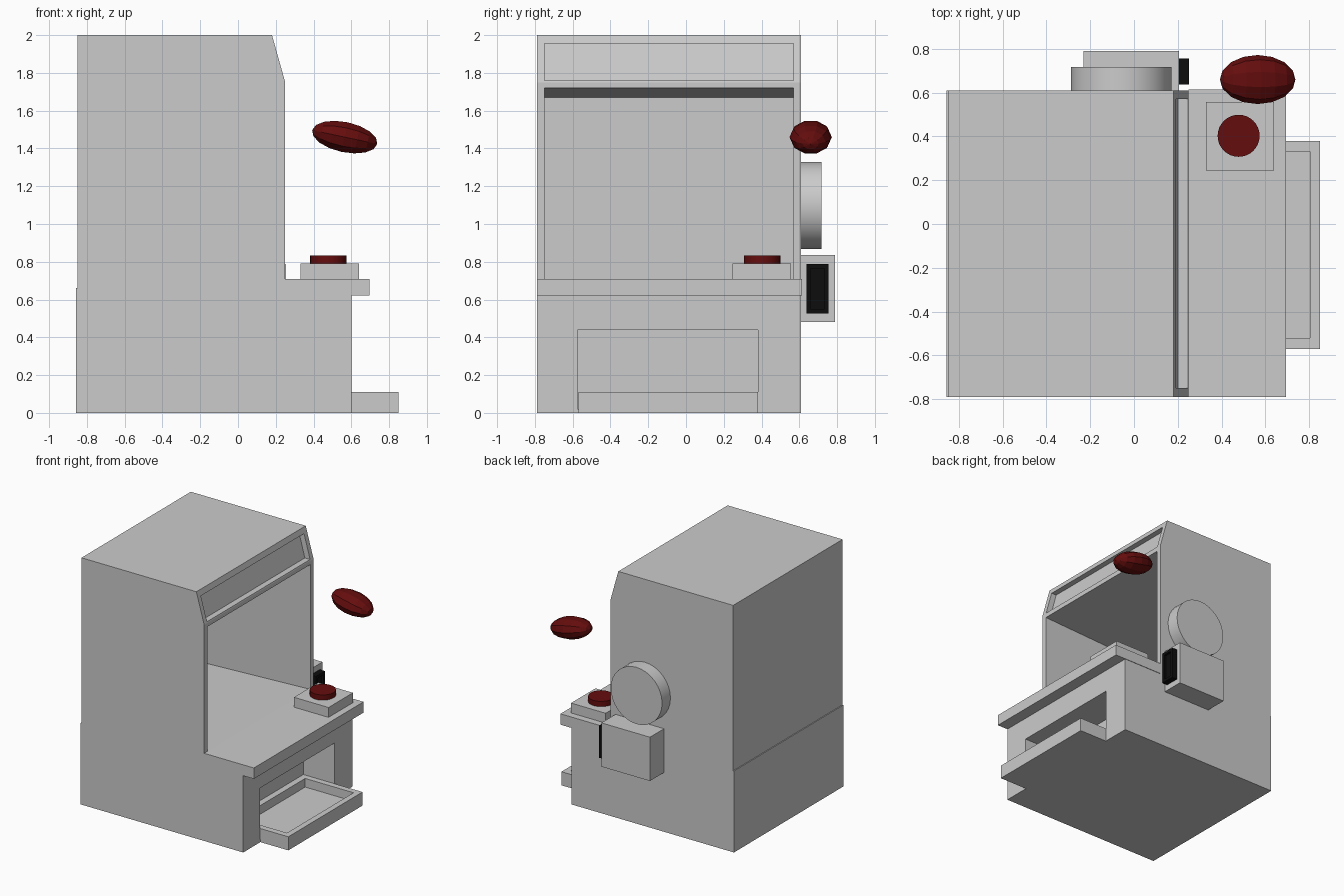
import bpy, bmesh, math
from mathutils import Matrix

if "Cube" in bpy.data.objects:
    bpy.data.objects.remove(bpy.data.objects["Cube"])


def material(name, rgb):
    m = bpy.data.materials.new(name)
    m.diffuse_color = (*rgb, 1)
    m.use_nodes = True
    m.node_tree.nodes["Principled BSDF"].inputs["Base Color"].default_value = m.diffuse_color
    return m


GREY = material("light grey", (0.6, 0.6, 0.6))
RED = material("dark red", (0.13, 0.004, 0.004))
BLACK = material("black", (0.004, 0.004, 0.004))


def finish(name, bm, mat):
    bmesh.ops.recalc_face_normals(bm, faces=bm.faces)
    me = bpy.data.meshes.new(name)
    bm.to_mesh(me)
    bm.free()
    me.materials.append(mat)
    ob = bpy.data.objects.new(name, me)
    bpy.context.collection.objects.link(ob)
    return ob


def prism(name, profile, y0, y1, mat=GREY):
    """Extrude an x-z outline from y0 to y1."""
    bm = bmesh.new()
    face = bm.faces.new([bm.verts.new((x, y0, z)) for x, z in profile])
    out = bmesh.ops.extrude_face_region(bm, geom=[face])
    verts = [v for v in out["geom"] if isinstance(v, bmesh.types.BMVert)]
    bmesh.ops.translate(bm, verts=verts, vec=(0, y1 - y0, 0))
    return finish(name, bm, mat)


def box(name, x0, x1, y0, y1, z0, z1, mat=GREY):
    return prism(name, [(x0, z0), (x1, z0), (x1, z1), (x0, z1)], y0, y1, mat)


def cylinder(name, center, radius, depth, mat, sides, turn=None):
    bm = bmesh.new()
    m = Matrix.Translation(center) @ (turn or Matrix())
    bmesh.ops.create_cone(bm, cap_ends=True, segments=sides, radius1=radius,
                          radius2=radius, depth=depth, matrix=m)
    ob = finish(name, bm, mat)
    bpy.ops.object.select_all(action='DESELECT')
    bpy.context.view_layer.objects.active = ob
    ob.select_set(True)
    bpy.ops.object.shade_smooth_by_angle(angle=math.radians(30))
    return ob


def cut(ob, cutter):
    """Subtract the cutter from the object and remove it."""
    mod = ob.modifiers.new("cut", 'BOOLEAN')
    mod.operation, mod.solver, mod.object = 'DIFFERENCE', 'EXACT', cutter
    bpy.context.view_layer.objects.active = ob
    bpy.ops.object.modifier_apply(modifier=mod.name)
    bpy.data.objects.remove(cutter)


Y0, Y1 = -0.79, 0.61      # cabinet sides
I0, I1 = -0.75, 0.57      # inner sides

# Base with the pick-up opening
base = box("base", -0.857, 0.6, Y0, Y1, 0, 0.66)
cut(base, box("opening_cutter", 0.32, 0.7, -0.575, 0.38, 0.02, 0.44))

# Hollow upper cabinet with slanted sign face
cabinet = prism("cabinet", [(-0.85, 0.62), (0.25, 0.62), (0.25, 1.75),
                            (0.18, 2), (-0.85, 2)], Y0, Y1)
cut(cabinet, prism("window_cutter", [(0.3, 0.711), (-0.81, 0.665),
                                     (-0.81, 1.67), (0.3, 1.722)], I0, I1))
cut(cabinet, prism("sign_cutter", [(0.2, 1.76), (0.3, 1.76),
                                   (0.3, 1.955), (0.147, 1.955)], I0, I1))

# Control shelf and button
box("control_shelf", 0.25, 0.695, Y0, Y1 + 0.004, 0.622, 0.71)
box("button_base", 0.33, 0.64, 0.245, 0.557, 0.70, 0.79)
cylinder("button", (0.478, 0.403, 0.81), 0.096, 0.045, RED, 32)

# Pick-up tray
tray = box("pickup_tray", 0.32, 0.85, -0.57, 0.38, 0, 0.11)
cut(tray, box("tray_cutter", 0.37, 0.803, -0.52, 0.332, 0.04, 0.3))

# Side drum and payment box with its slot plate
cylinder("side_drum", (-0.058, 0.66, 1.098), 0.23, 0.115, GREY, 32,
         Matrix.Rotation(math.pi / 2, 4, 'X'))
box("payment_box", -0.23, 0.205, 0.6, 0.79, 0.48, 0.835)
slot = box("slot_plate", 0.2, 0.252, 0.638, 0.755, 0.527, 0.787, BLACK)
cut(slot, box("slot_cutter", 0.235, 0.3, 0.66, 0.733, 0.55, 0.764))

# Floating faceted ball, long axis along x, tipped forward
bm = bmesh.new()
shape = (Matrix.Translation((0.565, 0.66, 1.46))
         @ Matrix.Rotation(math.radians(12), 4, 'Y')
         @ Matrix.Diagonal((0.176, 0.112, 0.084, 1))
         @ Matrix.Rotation(math.pi / 2, 4, 'Y'))
bmesh.ops.create_uvsphere(bm, u_segments=10, v_segments=8, radius=1, matrix=shape)
finish("floating_ball", bm, RED)
